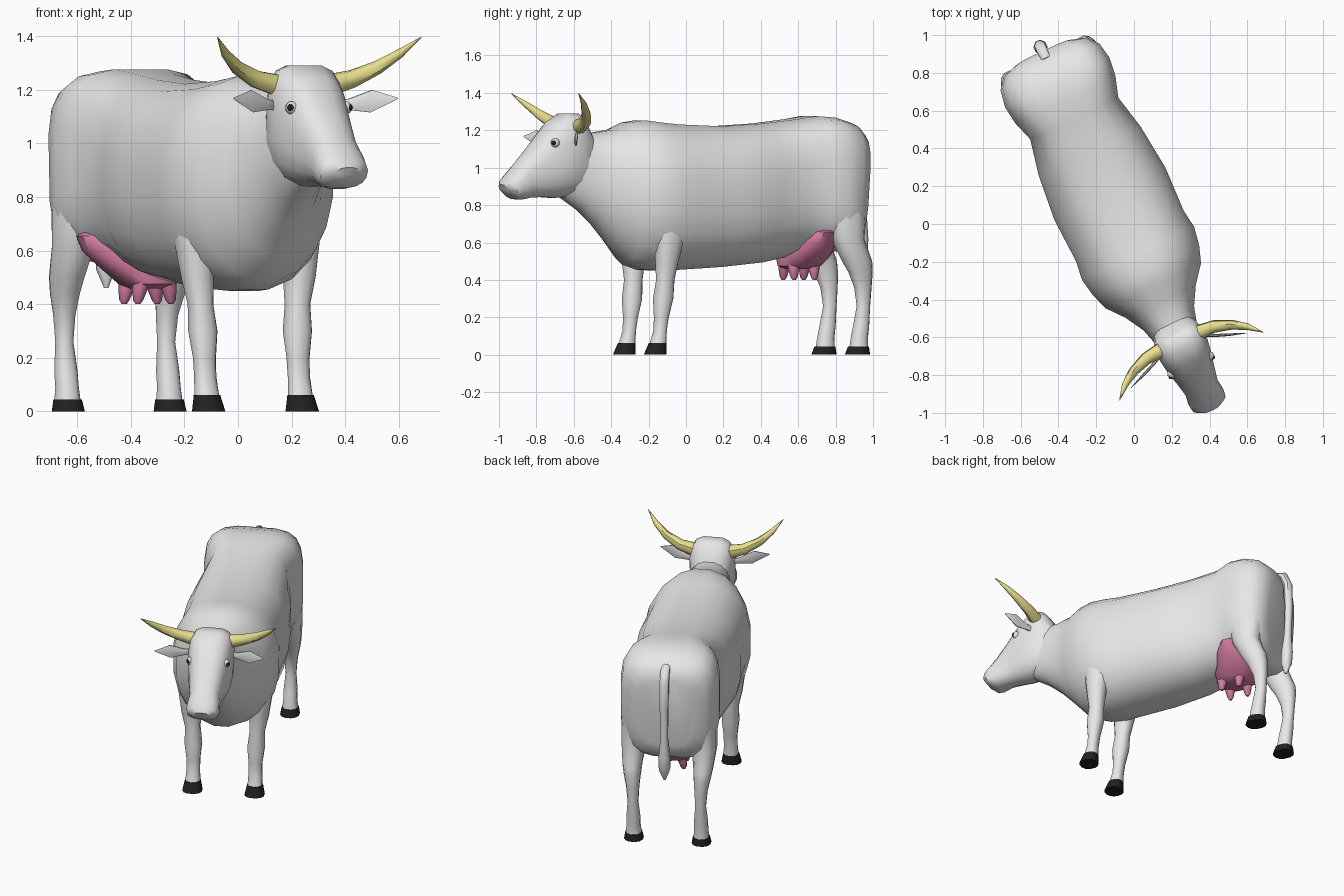
import bpy, bmesh, math
from mathutils import Vector, Matrix

# The cow is symmetric in its own frame (front -y) and stands turned about z
TURN = Matrix.Rotation(math.radians(25.3), 4, 'Z') @ Matrix.Translation((-0.047, 0, 0))


def material(name, rgb):
    m = bpy.data.materials.new(name)
    m.diffuse_color = (*rgb, 1)
    return m


HIDE = material("pale_grey_hide", (0.8, 0.8, 0.8))
HORN = material("yellow_horn", (0.8, 0.73, 0.27))
PINK = material("pink_udder", (0.65, 0.2, 0.36))
BLACK = material("black_hoof", (0.015, 0.015, 0.015))
WHITE = material("eye_white", (0.8, 0.8, 0.8))


def ring(c, a, b, p=2.0, n=16, q=None):
    """Superellipse around c with half axes a and b; q is the power of the lower half."""
    c, a, b = Vector(c), Vector(a), Vector(b)
    pts = []
    for i in range(n):
        t = 2 * math.pi * (i + 0.5) / n
        u, v = math.cos(t), math.sin(t)
        e = 2 / (p if v > 0 or q is None else q)
        pts.append(c + a * math.copysign(abs(u) ** e, u) + b * math.copysign(abs(v) ** e, v))
    return pts


def loft(name, rings, mat, side=1):
    """Skin a list of rings and cap both ends; side -1 mirrors it."""
    bm = bmesh.new()
    loops = [[bm.verts.new((p.x * side, p.y, p.z)) for p in r] for r in rings]
    n = len(loops[0])
    for r, s in zip(loops, loops[1:]):
        for i in range(n):
            j = (i + 1) % n
            bm.faces.new((r[i], r[j], s[j], s[i]))
    bm.faces.new(loops[0])
    bm.faces.new(loops[-1])
    bmesh.ops.recalc_face_normals(bm, faces=bm.faces)
    return finish(name, bm, mat)


def finish(name, bm, mat):
    bm.transform(TURN)
    me = bpy.data.meshes.new(name)
    bm.to_mesh(me)
    bm.free()
    me.materials.append(mat)
    ob = bpy.data.objects.new(name, me)
    bpy.context.collection.objects.link(ob)
    return ob


def ball(name, c, r, mat):
    bm = bmesh.new()
    bmesh.ops.create_uvsphere(bm, u_segments=12, v_segments=8, radius=r,
                              matrix=Matrix.Translation(c))
    return finish(name, bm, mat)


def slices(rows, n):
    """Rings across the body: top y, top z, bottom y, bottom z, half width, powers."""
    out = []
    for yt, zt, yb, zb, w, p, q in rows:
        t, b = Vector((0, yt, zt)), Vector((0, yb, zb))
        out.append(ring((t + b) / 2, (w, 0, 0), (t - b) / 2, p, n, q))
    return out


def column(rows, n=12, p=2.3):
    """Horizontal rings: z, centre x, centre y, half x, half y."""
    return [ring((x, y, z), (rx, 0, 0), (0, ry, 0), p, n) for z, x, y, rx, ry in rows]


def tube(pts, radii, n=8):
    """Round rings following a path."""
    pts = [Vector(p) for p in pts]
    out = []
    for i, (p, r) in enumerate(zip(pts, radii)):
        d = (pts[min(i + 1, len(pts) - 1)] - pts[max(i - 1, 0)]).normalized()
        a = Vector((1, 0, 0)) if abs(d.x) < 0.1 else d.cross(Vector((0.3, 1, 0.2))).normalized()
        out.append(ring(p, a * r, d.cross(a) * r, 2, n))
    return out


# Trunk and neck: top y, bottom y, bottom z, top z, half width, upper and lower power
trunk = [(1.035, 0.99, 0.66, 1.12, 0.17, 3.2, 3.0), (1.01, 0.97, 0.58, 1.19, 0.248, 3.6, 3.2),
         (0.95, 0.92, 0.55, 1.24, 0.292, 4.0, 3.4), (0.85, 0.85, 0.55, 1.27, 0.308, 4.0, 3.2),
         (0.75, 0.75, 0.55, 1.278, 0.295, 3.8, 2.5), (0.64, 0.64, 0.53, 1.262, 0.26, 3.2, 2.3),
         (0.45, 0.45, 0.49, 1.24, 0.302, 2.7, 2.3), (0.2, 0.2, 0.465, 1.225, 0.328, 2.6, 2.3),
         (-0.05, -0.05, 0.45, 1.235, 0.318, 2.5, 2.3), (-0.15, -0.15, 0.445, 1.245, 0.332, 2.4, 2.2),
         (-0.25, -0.25, 0.45, 1.258, 0.314, 2.3, 2.1), (-0.34, -0.34, 0.48, 1.245, 0.282, 2.2, 2),
         (-0.43, -0.43, 0.585, 1.205, 0.208, 2.3, 2), (-0.53, -0.53, 0.695, 1.19, 0.15, 2.4, 2.1),
         (-0.61, -0.62, 0.775, 1.185, 0.125, 2.6, 2.2), (-0.7, -0.72, 0.84, 1.19, 0.10, 2.4, 2.2)]
loft("body", slices([(y, t, yb, b, w, p, q) for y, yb, b, t, w, p, q in trunk], 20), HIDE)

# Head, from the poll to the muzzle
loft("head", slices([
    (-0.55, 1.17, -0.50, 0.87, 0.09, 2.4, 2.2), (-0.61, 1.265, -0.62, 0.85, 0.128, 3.6, 2.3),
    (-0.64, 1.292, -0.68, 0.84, 0.138, 3.8, 2.3), (-0.71, 1.292, -0.72, 0.84, 0.14, 3.6, 2.4),
    (-0.79, 1.245, -0.77, 0.835, 0.13, 2.9, 2.4),
    (-0.88, 1.14, -0.83, 0.84, 0.111, 2.7, 2.4), (-0.97, 1.04, -0.90, 0.84, 0.094, 2.5, 2.4),
    (-1.025, 0.975, -0.96, 0.828, 0.102, 2.4, 2.4), (-1.055, 0.94, -1.0, 0.832, 0.096, 2.4, 2.4),
    (-1.07, 0.91, -1.04, 0.86, 0.055, 2.2, 2.2)], 16), HIDE)

for s, tag in ((1, "left"), (-1, "right")):
    # Hind leg with thigh and hock
    loft(f"hind_leg_{tag}", column([
        (0.9, 0.2, 0.87, 0.085, 0.11), (0.75, 0.208, 0.868, 0.087, 0.115),
        (0.62, 0.218, 0.875, 0.077, 0.09), (0.5, 0.22, 0.93, 0.06, 0.083),
        (0.44, 0.217, 0.952, 0.052, 0.066), (0.36, 0.212, 0.968, 0.04, 0.047),
        (0.26, 0.21, 0.972, 0.033, 0.036), (0.15, 0.21, 0.958, 0.043, 0.043),
        (0.09, 0.21, 0.948, 0.043, 0.046), (0.045, 0.21, 0.945, 0.048, 0.05)]), HIDE, s)
    loft(f"hind_hoof_{tag}", column([(0.045, 0.21, 0.943, 0.052, 0.056),
                                     (0, 0.21, 0.937, 0.06, 0.068)]), BLACK, s)
    # Front leg with knee
    loft(f"front_leg_{tag}", column([
        (0.95, 0.22, -0.165, 0.06, 0.1), (0.78, 0.225, -0.168, 0.073, 0.098),
        (0.65, 0.22, -0.175, 0.072, 0.086), (0.5, 0.21, -0.19, 0.06, 0.062),
        (0.4, 0.2, -0.195, 0.047, 0.049), (0.3, 0.195, -0.205, 0.054, 0.054),
        (0.2, 0.193, -0.215, 0.043, 0.039), (0.13, 0.193, -0.222, 0.042, 0.034),
        (0.06, 0.193, -0.235, 0.046, 0.044)]), HIDE, s)
    loft(f"front_hoof_{tag}", column([(0.062, 0.193, -0.237, 0.049, 0.047),
                                      (0, 0.193, -0.252, 0.062, 0.06)]), BLACK, s)
    # Curved horn
    loft(f"horn_{tag}", tube(
        [(0.1, -0.665, 1.215), (0.2, -0.672, 1.24), (0.29, -0.705, 1.283),
         (0.36, -0.75, 1.335), (0.42, -0.81, 1.395)],
        (0.043, 0.034, 0.026, 0.017, 0.002)), HORN, s)
    # Thin leaf-shaped ear
    flat = Vector((0.35, -0.9, 0)).normalized()
    loft(f"ear_{tag}", [ring(c, flat * th, Vector((0.1, 0, 1)) * h, 2, 8) for c, th, h in (
        ((0.11, -0.68, 1.14), 0.012, 0.018), ((0.165, -0.71, 1.145), 0.012, 0.022),
        ((0.245, -0.742, 1.157), 0.01, 0.045), ((0.338, -0.777, 1.167), 0.002, 0.003))], HIDE, s)
    # Eye
    ball(f"eye_{tag}", (0.11 * s, -0.803, 1.132), 0.025, WHITE)
    ball(f"pupil_{tag}", (0.12 * s, -0.814, 1.133), 0.0145, BLACK)
    # Teats
    for y, which in ((0.63, "front"), (0.75, "rear")):
        loft(f"{which}_teat_{tag}", column([
            (0.5, 0.05, y, 0.036, 0.036), (0.455, 0.06, y, 0.029, 0.029),
            (0.415, 0.067, y, 0.019, 0.019), (0.4, 0.068, y, 0.009, 0.009)], 8, 2), PINK, s)

# Udder, bulging past the flanks
loft("udder", column([
    (0.68, 0, 0.755, 0.22, 0.07), (0.655, 0, 0.745, 0.262, 0.1), (0.6, 0, 0.735, 0.24, 0.128),
    (0.53, 0, 0.715, 0.165, 0.14), (0.475, 0, 0.692, 0.105, 0.115),
    (0.458, 0, 0.69, 0.06, 0.07)], 14, 2.2), PINK)

# Tail with tuft
loft("tail", tube(
    [(0, 0.99, 1.19), (0, 1.035, 1.18), (0, 1.065, 1.11), (0, 1.07, 0.95), (0, 1.065, 0.75),
     (0, 1.06, 0.62), (0, 1.055, 0.53), (0, 1.05, 0.46)],
    (0.026, 0.03, 0.03, 0.028, 0.024, 0.037, 0.036, 0.008)), HIDE)

# Smooth shading that keeps sharp edges
for ob in bpy.context.collection.objects:
    ob.select_set(True)
    bpy.context.view_layer.objects.active = ob
bpy.ops.object.shade_smooth_by_angle(angle=math.radians(45))
